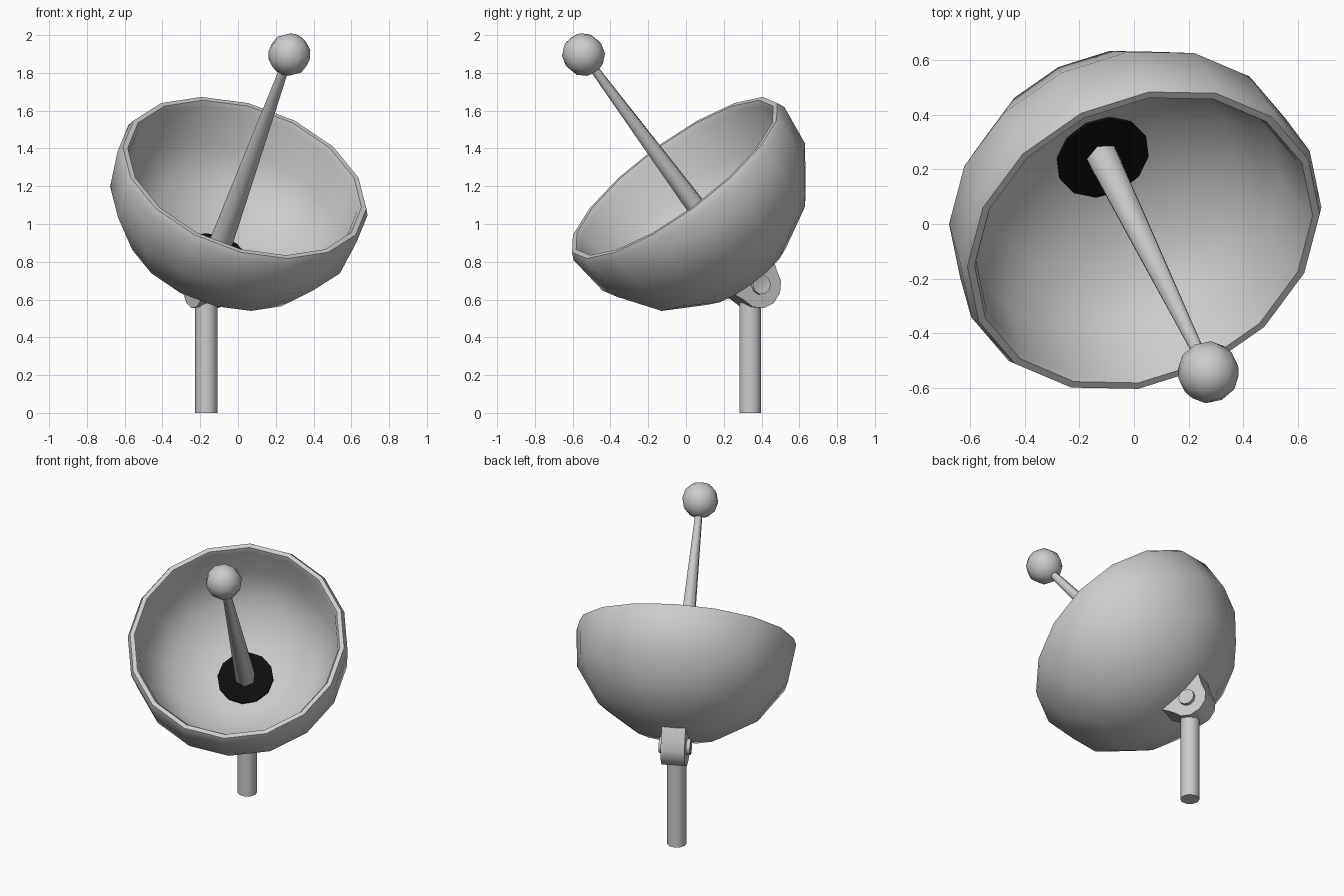
import bpy, bmesh, math
from mathutils import Vector, Matrix

if "Cube" in bpy.data.objects:
    bpy.data.objects.remove(bpy.data.objects["Cube"])

# Dish frame: origin at the rim centre, local z along the tilted dish axis,
# local x down-slope, local y horizontal (the hinge direction)
axis = Vector((0.28, -0.57, 0.77)).normalized()
hinge = Vector((0, 0, 1)).cross(axis).normalized()
slope = hinge.cross(axis)
DISH = Matrix((slope, hinge, axis)).transposed().to_4x4()
DISH.translation = (0.035, -0.06, 1.245)


def finish(name, bm, matrix, angle=45):
    bmesh.ops.recalc_face_normals(bm, faces=bm.faces)
    me = bpy.data.meshes.new(name)
    bm.to_mesh(me)
    bm.free()
    me.transform(matrix)
    ob = bpy.data.objects.new(name, me)
    bpy.context.collection.objects.link(ob)
    bpy.ops.object.select_all(action='DESELECT')
    ob.select_set(True)
    bpy.context.view_layer.objects.active = ob
    bpy.ops.object.shade_smooth_by_angle(angle=math.radians(angle))
    return ob


def lathe(name, profile, sides, matrix, angle=45):
    """Revolve (radius, height) points that start and end on the local z axis."""
    bm = bmesh.new()
    rings = []
    for r, z in profile:
        if r == 0:
            rings.append([bm.verts.new((0, 0, z))] * sides)
        else:
            rings.append([bm.verts.new((r * math.cos(math.tau * i / sides),
                                        r * math.sin(math.tau * i / sides), z))
                          for i in range(sides)])
    for a, b in zip(rings, rings[1:]):
        for i in range(sides):
            j = (i + 1) % sides
            bm.faces.new(list(dict.fromkeys((a[i], a[j], b[j], b[i]))))
    return finish(name, bm, matrix, angle)


# Bowl: outer shell, bevelled rim, inner shell
lathe("dish_bowl", [(0, -0.68), (0.275, -0.645), (0.508, -0.495), (0.663, -0.27),
                    (0.69, -0.04), (0.672, 0), (0.645, 0), (0.63, -0.03),
                    (0.60, -0.25), (0.46, -0.43), (0.24, -0.53), (0, -0.565)],
      16, DISH, 60)

# Dark disc at the bottom of the bowl
disc = lathe("dish_centre_disc", [(0, -0.56), (0.175, -0.56), (0.175, -0.525), (0, -0.525)],
             12, DISH)
black = bpy.data.materials.new("black")
black.diffuse_color = (0.004, 0.004, 0.004, 1)
black.use_nodes = True
black.node_tree.nodes["Principled BSDF"].inputs["Base Color"].default_value = black.diffuse_color
disc.data.materials.append(black)

# Tapered feed rod and receiver ball
lathe("feed_rod", [(0, -0.54), (0.064, -0.54), (0.052, -0.12), (0.024, 0.76), (0, 0.76)], 6, DISH, 65)
R = 0.114
ball = [(R * math.sin(math.pi * k / 6) if 0 < k < 6 else 0,
         0.845 - R * math.cos(math.pi * k / 6)) for k in range(7)]
lathe("receiver_ball", ball, 10, DISH, 60)

# Hinge bracket: wide at the bowl, rounded around the pin
PIVOT_Z, W = -0.735, 0.075
outline = [(0.17, -0.59), (0.17, -0.63)]
outline += [(0.125 * math.cos(math.radians(t)), PIVOT_Z - 0.125 * math.sin(math.radians(t)))
            for t in range(0, 181, 30)]
outline += [(-0.17, -0.63), (-0.17, -0.59)]
bm = bmesh.new()
face = bm.faces.new([bm.verts.new((x, -W, z)) for x, z in outline])
ext = bmesh.ops.extrude_face_region(bm, geom=[face])
bmesh.ops.translate(bm, vec=(0, 2 * W, 0),
                    verts=[v for v in ext["geom"] if isinstance(v, bmesh.types.BMVert)])
finish("hinge_bracket", bm, DISH)

# Hinge pin with dimpled ends
pin = DISH @ Matrix.Translation((0, 0, PIVOT_Z)) @ Matrix.Rotation(math.pi / 2, 4, 'X')
lathe("hinge_pin", [(0, -0.075), (0.036, -0.1), (0.052, -0.098), (0.052, 0.098),
                    (0.036, 0.1), (0, 0.075)], 10, pin)

# Upright post under the hinge
lathe("post", [(0, 0), (0.06, 0), (0.06, 0.64), (0, 0.64)], 10,
      Matrix.Translation((-0.168, 0.34, 0)))
